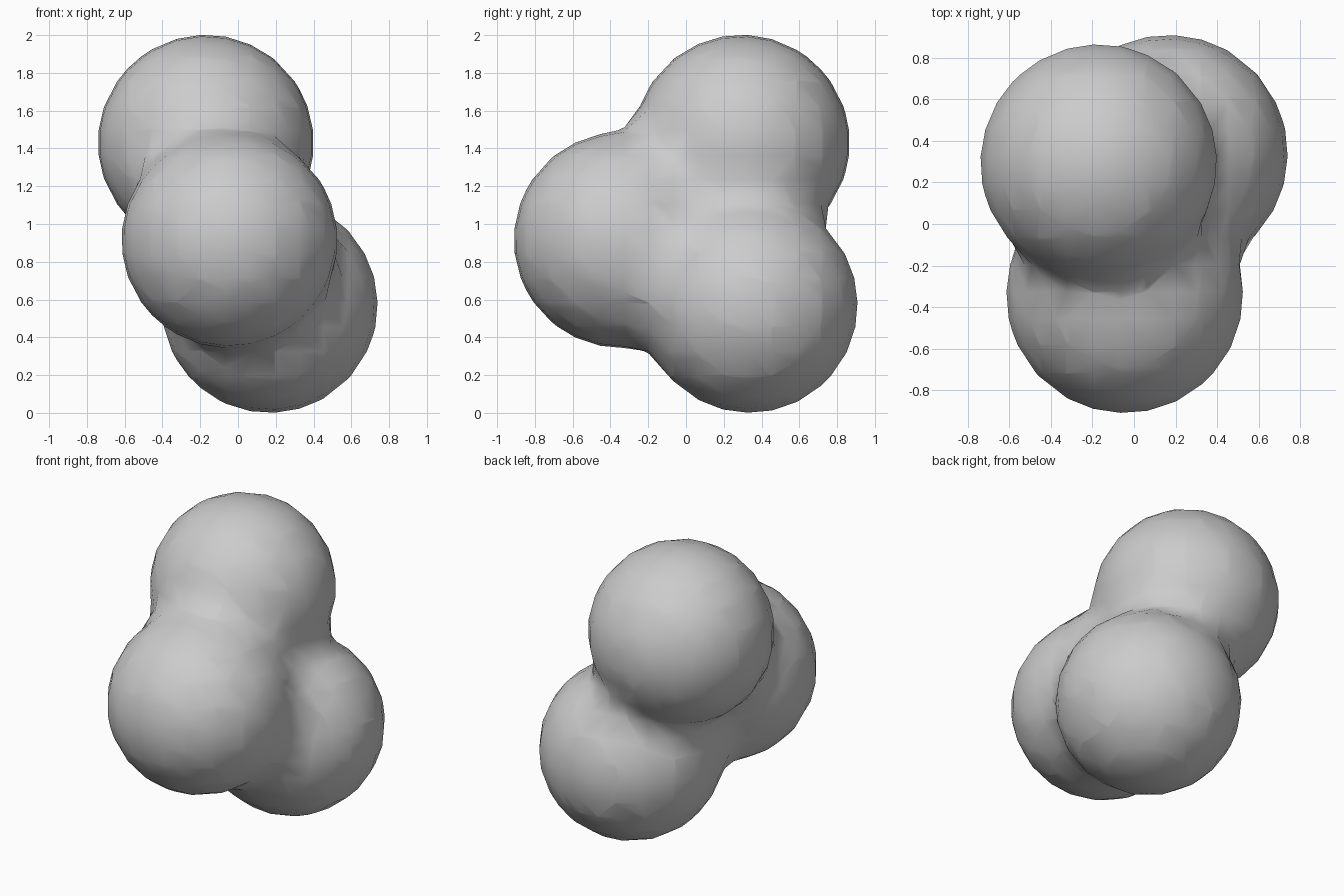
import bpy

if "Cube" in bpy.data.objects:
    bpy.data.objects.remove(bpy.data.objects["Cube"])

# Three equal balls joined by soft necks
CENTRES = [(-0.17, 0.295, 1.43),    # top
           (-0.045, -0.34, 0.915),  # front
           (0.167, 0.337, 0.572)]   # bottom
INFLUENCE = 0.755                   # with this stiffness the visible radius is about 0.57

blob = bpy.data.metaballs.new("merged_balls")
blob.resolution = 0.13
blob.render_resolution = 0.13
blob.threshold = 0.6
for centre in CENTRES:
    ball = blob.elements.new(type='BALL')
    ball.co = centre
    ball.radius = INFLUENCE
    ball.stiffness = 7.7

body = bpy.data.objects.new("merged_balls", blob)
bpy.context.collection.objects.link(body)
bpy.context.view_layer.update()

# Turn the soft surface into a smooth mesh
bpy.context.view_layer.objects.active = body
body.select_set(True)
bpy.ops.object.convert(target='MESH')
body = bpy.context.view_layer.objects.active
body.name = "merged_balls"
for face in body.data.polygons:
    face.use_smooth = True

# Plain grey surface
grey = bpy.data.materials.new("light_grey")
grey.diffuse_color = (0.6, 0.6, 0.6, 1.0)
grey.use_nodes = True
grey.node_tree.nodes["Principled BSDF"].inputs["Base Color"].default_value = grey.diffuse_color
body.data.materials.clear()
body.data.materials.append(grey)
